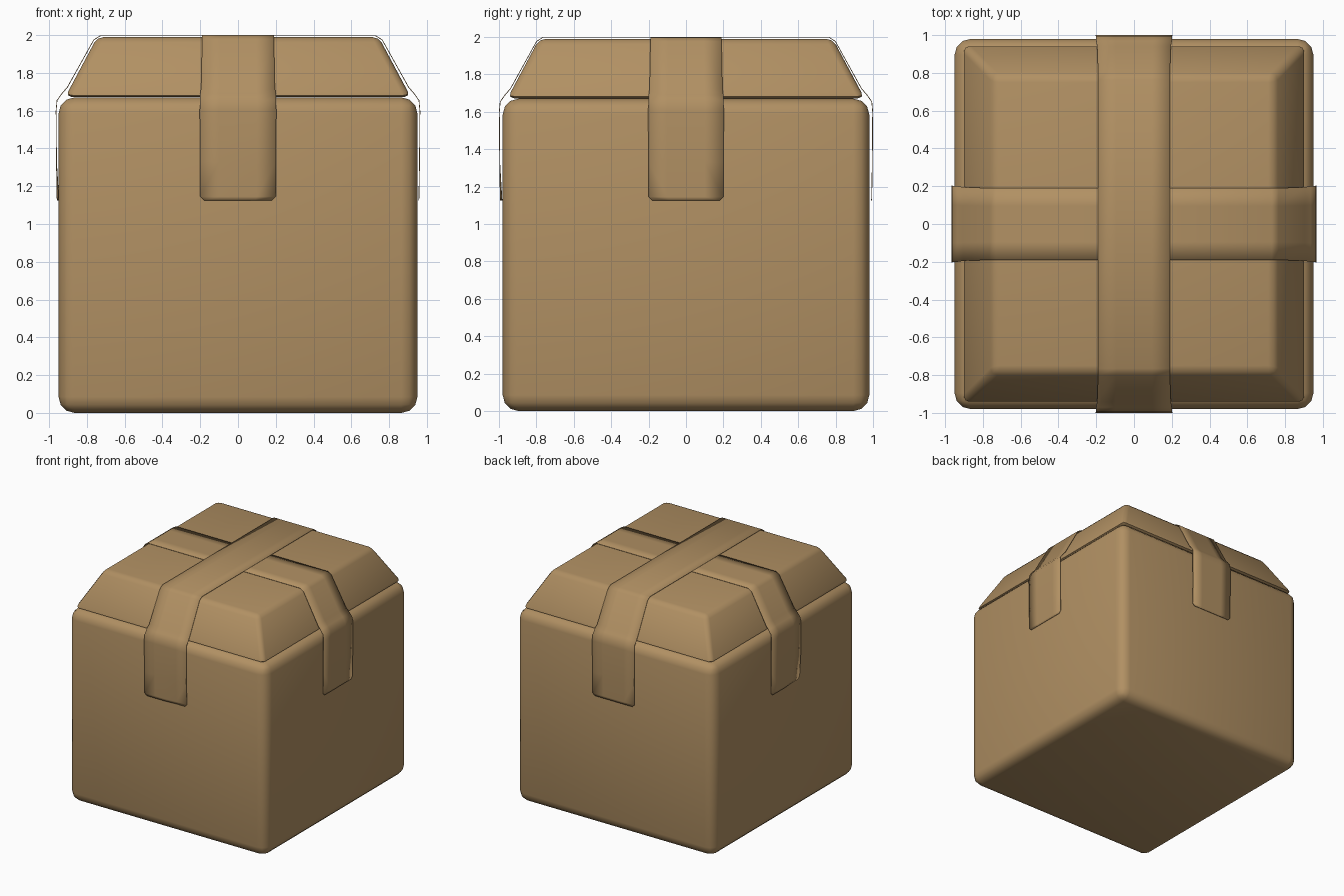
import bpy, bmesh, math

if "Cube" in bpy.data.objects:
    bpy.data.objects.remove(bpy.data.objects["Cube"])

card = bpy.data.materials.new("cardboard tan")
card.diffuse_color = (0.44, 0.28, 0.125, 1)
card.use_nodes = True
card.node_tree.nodes["Principled BSDF"].inputs["Base Color"].default_value = card.diffuse_color


def finish(bm, name, angle):
    bmesh.ops.recalc_face_normals(bm, faces=bm.faces)
    me = bpy.data.meshes.new(name)
    bm.to_mesh(me)
    bm.free()
    me.materials.append(card)
    me.shade_smooth()
    me.set_sharp_from_angle(angle=math.radians(angle))
    ob = bpy.data.objects.new(name, me)
    bpy.context.collection.objects.link(ob)
    return ob


def block(name, base, top, z0, z1, bevel, segs):
    """Rounded, optionally tapered block from half sizes at base and top."""
    bm = bmesh.new()
    bmesh.ops.create_cube(bm, size=2)
    for v in bm.verts:
        half = top if v.co.z > 0 else base
        v.co = (v.co.x * half[0], v.co.y * half[1], z1 if v.co.z > 0 else z0)
    bmesh.ops.bevel(bm, geom=bm.edges[:], offset=bevel, segments=segs,
                    profile=0.5, affect='EDGES', clamp_overlap=True)
    return finish(bm, name, 60)


def strap(name, e, along_x, top_z, curled_end):
    """Thin strip folded over the lid; e is its outer reach."""
    half = [(e - 0.235, top_z, 0.19), (e - 0.2, top_z - 0.022, 0.19),
            (e - 0.06, 1.725, 0.195), (e - 0.03, 1.69, 0.2),
            (e - 0.005, 1.655, 0.2), (e, 1.6, 0.203), (e - 0.002, 1.33, 0.2),
            (e - 0.005, 1.145, 0.2), (e - 0.006, 1.125, 0.18)]
    path = [(-d, z, w) for d, z, w in reversed(half)] + half
    bm = bmesh.new()
    rows = []
    for d, z, w in path:
        row = []
        for k in (-1, -0.5, 0, 0.5, 1):
            dd = d
            # one lower corner of the strip is pressed in towards the box
            side = k if not along_x else -k
            if z < 1.2 and d * curled_end > 0 and side > 0.4:
                dd -= math.copysign(0.008, d)
            row.append(bm.verts.new((dd, k * w, z) if along_x else (k * w, dd, z)))
        rows.append(row)
    for a, b in zip(rows, rows[1:]):
        for i in range(4):
            bm.faces.new((a[i], a[i + 1], b[i + 1], b[i]))
    ob = finish(bm, name, 50)
    # make the outside face outwards, then thicken inwards
    me = ob.data
    if sum(p.normal.z for p in me.polygons) < 0:
        me.flip_normals()
    mod = ob.modifiers.new("thickness", 'SOLIDIFY')
    mod.thickness = 0.004
    mod.offset = -1
    return ob


# Box body and sloped lid
block("box_body", (0.95, 0.98), (0.95, 0.98), 0.0, 1.67, 0.085, 3)
block("lid", (0.915, 0.955), (0.745, 0.785), 1.672, 1.99, 0.035, 2)

# Two crossing straps
strap("strap_front_to_back", 1.0, False, 2.0, -1)
strap("strap_side_to_side", 0.965, True, 1.998, -1)
